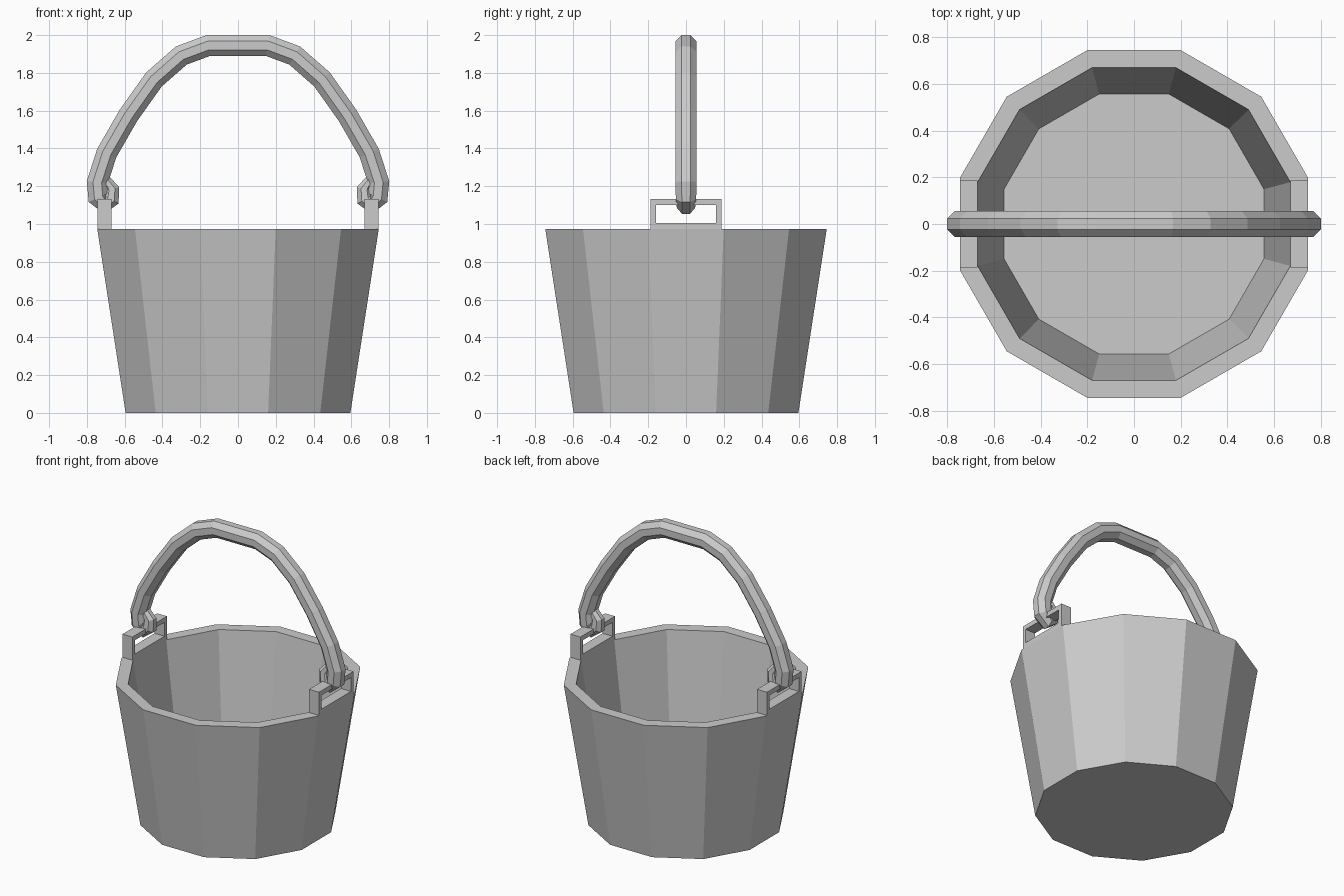
import bpy, bmesh, math
from mathutils import Vector

if "Cube" in bpy.data.objects:
    bpy.data.objects.remove(bpy.data.objects["Cube"])


def skin_rings(name, rings):
    """Join equal-sized rings of points with quads and cap both ends."""
    bm = bmesh.new()
    loops = [[bm.verts.new(p) for p in ring] for ring in rings]
    n = len(loops[0])
    for a, b in zip(loops, loops[1:]):
        for i in range(n):
            j = (i + 1) % n
            bm.faces.new((a[i], a[j], b[j], b[i]))
    bm.faces.new(loops[0][::-1])
    bm.faces.new(loops[-1])
    bmesh.ops.recalc_face_normals(bm, faces=bm.faces)
    me = bpy.data.meshes.new(name)
    bm.to_mesh(me)
    bm.free()
    ob = bpy.data.objects.new(name, me)
    bpy.context.collection.objects.link(ob)
    return ob


def dodecagon(apothem, z):
    r = apothem / math.cos(math.pi / 12)
    angles = [math.radians(15 + 30 * k) for k in range(12)]
    return [(r * math.cos(a), r * math.sin(a), z) for a in angles]


# Bucket: outer wall, flat rim, inner wall, raised floor
RIM = 0.973
skin_rings("bucket", [dodecagon(0.595, 0), dodecagon(0.745, RIM),
                      dodecagon(0.67, RIM), dodecagon(0.557, 0.18)])


# Lugs: rectangular frames standing on the rim at both sides
def lug(name, side):
    outer = [(-0.187, RIM), (0.187, RIM), (0.187, 1.132), (-0.187, 1.132)]
    inner = [(-0.16, 1.005), (0.16, 1.005), (0.16, 1.10), (-0.16, 1.10)]
    bm = bmesh.new()
    o = [bm.verts.new((side * 0.67, y, z)) for y, z in outer]
    i = [bm.verts.new((side * 0.67, y, z)) for y, z in inner]
    faces = [bm.faces.new((o[k], o[(k + 1) % 4], i[(k + 1) % 4], i[k]))
             for k in range(4)]
    ext = bmesh.ops.extrude_face_region(bm, geom=faces, use_keep_orig=True)
    verts = [g for g in ext["geom"] if isinstance(g, bmesh.types.BMVert)]
    bmesh.ops.translate(bm, verts=verts, vec=(side * 0.075, 0, 0))
    bmesh.ops.recalc_face_normals(bm, faces=bm.faces)
    me = bpy.data.meshes.new(name)
    bm.to_mesh(me)
    bm.free()
    bpy.context.collection.objects.link(bpy.data.objects.new(name, me))


lug("lug_right", 1)
lug("lug_left", -1)

# Handle: octagonal tube along an arch, hooked through the lugs (x, z, radius)
half = [(0.157, 1.945, 0.055), (0.300, 1.892, 0.055), (0.445, 1.765, 0.055),
        (0.580, 1.575, 0.055), (0.695, 1.375, 0.055), (0.745, 1.220, 0.055),
        (0.738, 1.140, 0.054), (0.705, 1.105, 0.048), (0.672, 1.130, 0.042),
        (0.667, 1.185, 0.037), (0.690, 1.217, 0.034), (0.710, 1.205, 0.030)]
path = [(-x, z, r) for x, z, r in reversed(half)] + half
points = [Vector((x, 0, z)) for x, z, r in path]
rings = []
for k, p in enumerate(points):
    before = (p - points[k - 1]).normalized() if k else None
    after = (points[k + 1] - p).normalized() if k + 1 < len(points) else None
    before, after = before or after, after or before
    t = (before + after).normalized()
    normal = Vector((-t.z, 0, t.x))
    miter = min(1 / t.dot(after), 1.08)
    r = path[k][2] / math.cos(math.pi / 8)
    ring = []
    for s in range(8):
        a = math.pi / 8 + s * math.pi / 4
        ring.append(p + normal * r * miter * math.sin(a)
                    + Vector((0, r * math.cos(a), 0)))
    rings.append(ring)
handle = skin_rings("handle", rings)
